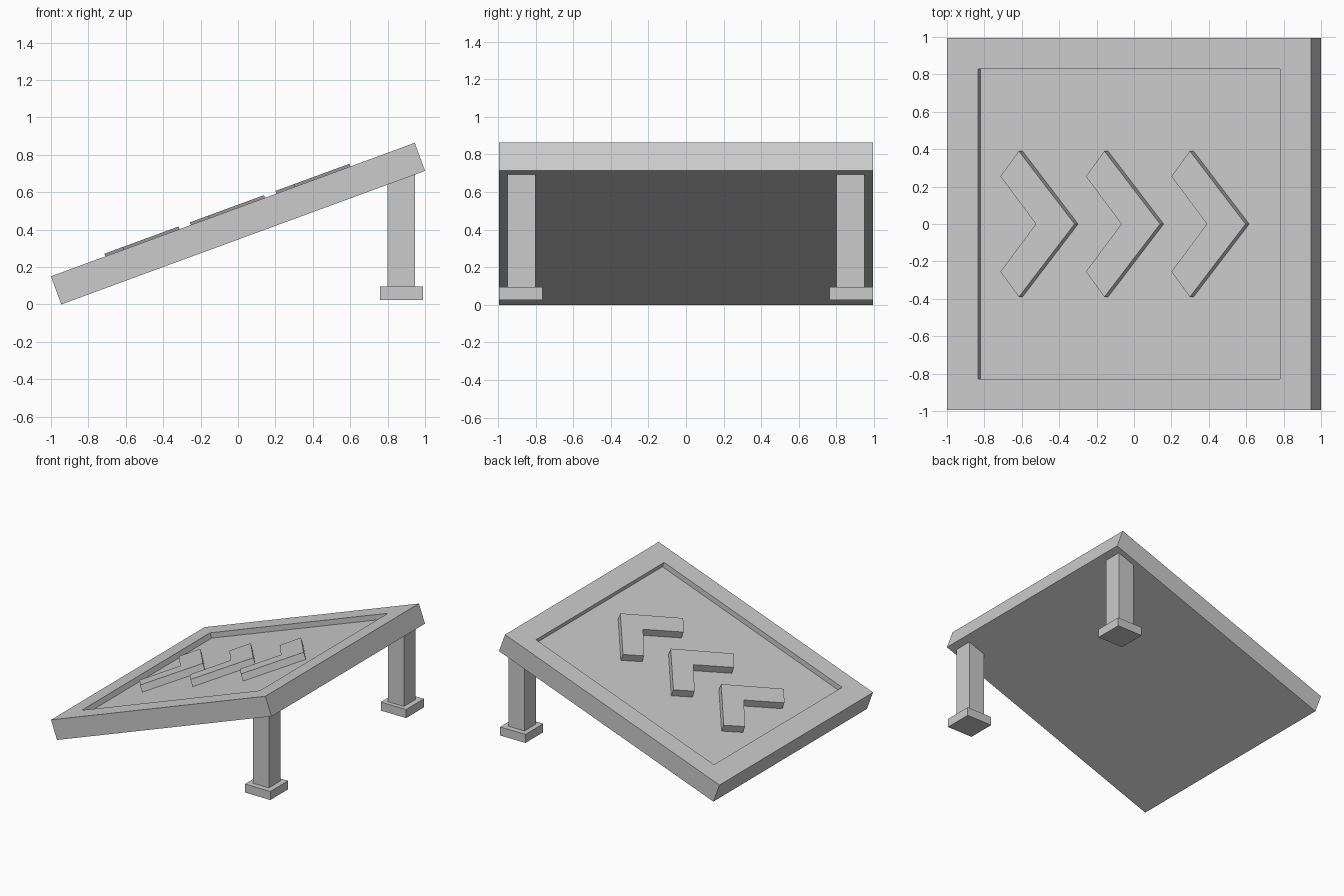
import bpy
import bmesh
import math
from mathutils import Matrix, Vector

if "Cube" in bpy.data.objects:
    bpy.data.objects.remove(bpy.data.objects["Cube"])

TILT = math.radians(20.15)
LENGTH, WIDTH, THICK = 2.072, 1.99, 0.16
RECESS = 0.042
# Ramp frame: local x runs up the slope, local z is the slab normal
RAMP = Matrix.Translation((0, 0, 0.432)) @ Matrix.Rotation(-TILT, 4, 'Y')


def finish(name, bm, matrix=Matrix()):
    bmesh.ops.recalc_face_normals(bm, faces=bm.faces)
    bm.transform(matrix)
    mesh = bpy.data.meshes.new(name)
    bm.to_mesh(mesh)
    bm.free()
    obj = bpy.data.objects.new(name, mesh)
    bpy.context.collection.objects.link(obj)
    return obj


def box_bm(lo, hi):
    bm = bmesh.new()
    bmesh.ops.create_cube(bm, size=1)
    lo, hi = Vector(lo), Vector(hi)
    for v in bm.verts:
        v.co = Vector([(a + b) / 2 + c * (b - a) for a, b, c in zip(lo, hi, v.co)])
    return bm


# Sloping slab with a sunken panel on its upper face
half = Vector((LENGTH, WIDTH, THICK)) / 2
bm = box_bm(-half, half)
bm.normal_update()
top = max(bm.faces, key=lambda f: f.calc_center_median().z)
bmesh.ops.inset_individual(bm, faces=[top], thickness=0.1)
for v in top.verts:
    v.co.x = math.copysign(half.x - 0.176, v.co.x)
    v.co.y = math.copysign(half.y - 0.165, v.co.y)
floor = bmesh.ops.extrude_discrete_faces(bm, faces=[top])['faces'][0]
for v in floor.verts:
    v.co.z -= RECESS
finish("ramp_slab", bm, RAMP)

# Raised direction chevrons standing on the sunken panel
CHEVRON = [(-0.21, 0.255), (-0.105, 0.39), (0.212, 0), (-0.105, -0.39),
           (-0.21, -0.255), (-0.008, 0)]
z0, z1 = half.z - RECESS, half.z + 0.015
for i in range(3):
    cx = -0.516 + 0.487 * i
    bm = bmesh.new()
    face = bm.faces.new([bm.verts.new((cx + x, y, z0)) for x, y in CHEVRON])
    ext = bmesh.ops.extrude_face_region(bm, geom=[face])
    for v in ext['geom']:
        if isinstance(v, bmesh.types.BMVert):
            v.co.z = z1
    if not face.is_valid or len(bm.faces) < 8:
        bm.faces.new([v for v in bm.verts if abs(v.co.z - z0) < 1e-5])
    finish(f"chevron_{i + 1}", bm, RAMP)

# Two support legs with square feet under the high end
for side, s in (("front", -1), ("back", 1)):
    for part, x, y, z in (("leg", (0.80, 0.945), (0.80, 0.95), (0.09, 0.70)),
                          ("foot", (0.76, 0.99), (0.765, 0.995), (0.025, 0.095))):
        ys = sorted((s * y[0], s * y[1]))
        finish(f"{side}_{part}", box_bm((x[0], ys[0], z[0]), (x[1], ys[1], z[1])))
